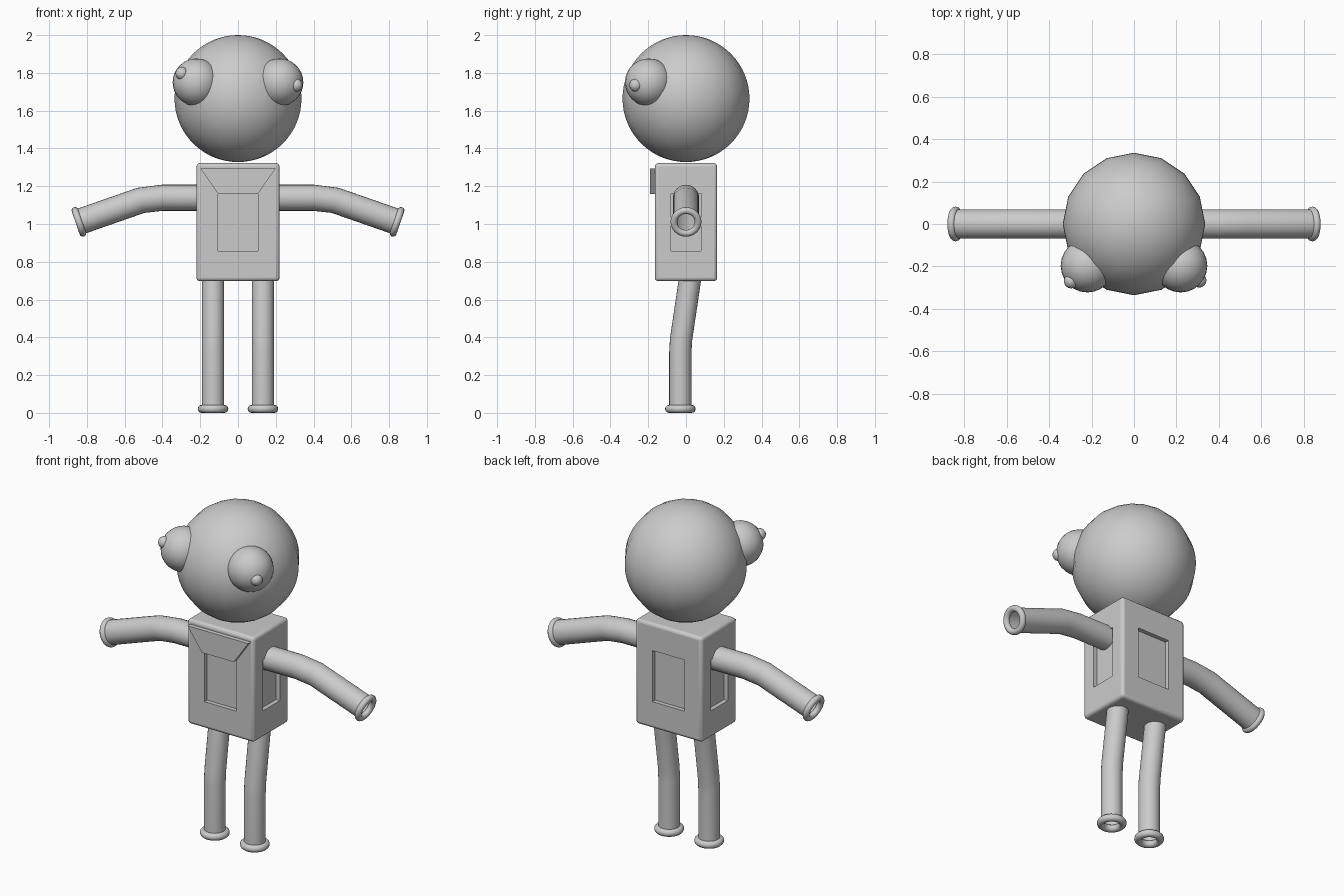
import bpy, bmesh, math
from mathutils import Vector

if "Cube" in bpy.data.objects:
    bpy.data.objects.remove(bpy.data.objects["Cube"])

grey = bpy.data.materials.new("plain grey")
grey.diffuse_color = (0.6, 0.6, 0.6, 1)
grey.use_nodes = True
grey.node_tree.nodes["Principled BSDF"].inputs["Base Color"].default_value = grey.diffuse_color


def finish(ob, name, smooth=True):
    ob.name = name
    ob.data.materials.clear()
    ob.data.materials.append(grey)
    if smooth:
        bpy.ops.object.select_all(action='DESELECT')
        ob.select_set(True)
        bpy.context.view_layer.objects.active = ob
        bpy.ops.object.shade_smooth_by_angle(angle=math.radians(40))
    return ob


def from_bmesh(bm, name, smooth=True):
    bmesh.ops.recalc_face_normals(bm, faces=bm.faces)
    me = bpy.data.meshes.new(name)
    bm.to_mesh(me)
    bm.free()
    ob = bpy.data.objects.new(name, me)
    bpy.context.collection.objects.link(ob)
    return finish(ob, name, smooth)


def ball(name, loc, r, seg=24, rings=16):
    bpy.ops.mesh.primitive_uv_sphere_add(segments=seg, ring_count=rings, radius=r, location=loc)
    return finish(bpy.context.object, name)


def box(name, loc, size):
    bpy.ops.mesh.primitive_cube_add(size=1, location=loc)
    ob = bpy.context.object
    ob.scale = size
    bpy.ops.object.transform_apply(location=False, rotation=False, scale=True)
    return finish(ob, name, False)


def tube(name, pts, side, r, seg=24):
    """Open-ended round tube along a path; side is normal to the path's plane."""
    pts = [Vector(p) for p in pts]
    side = Vector(side)
    bm = bmesh.new()
    rings = []
    for i, p in enumerate(pts):
        t = (pts[min(i + 1, len(pts) - 1)] - pts[max(i - 1, 0)]).normalized()
        up = t.cross(side)
        rings.append([bm.verts.new(p + r * (math.cos(a) * side + math.sin(a) * up))
                      for a in (2 * math.pi * k / seg for k in range(seg))])
    for a, b in zip(rings, rings[1:]):
        for k in range(seg):
            bm.faces.new((a[k], a[k - 1], b[k - 1], b[k]))
    return from_bmesh(bm, name)


def cuff(name, loc, axis, major, minor):
    bpy.ops.mesh.primitive_torus_add(major_segments=24, minor_segments=12,
                                     major_radius=major, minor_radius=minor, location=loc)
    ob = bpy.context.object
    ob.rotation_euler = Vector(axis).to_track_quat('Z', 'Y').to_euler()
    return finish(ob, name)


# Body: rounded box with a sunken panel on each of the four sides
body = box("body", (0, 0, 1.01), (0.44, 0.33, 0.625))
bevel = body.modifiers.new("rounded edges", 'BEVEL')
bevel.width = 0.018
bevel.segments = 3
D = 0.025
for label, loc, size in (
        ("front", (0, -0.165, 1.01), (0.21, 2 * D, 0.305)),
        ("back", (0, 0.165, 1.01), (0.21, 2 * D, 0.305)),
        ("left", (-0.22, 0, 1.01), (2 * D, 0.16, 0.305)),
        ("right", (0.22, 0, 1.01), (2 * D, 0.16, 0.305))):
    cutter = box(label + "_panel_cutter", loc, size)
    cutter.hide_render = True
    cutter.hide_set(True)
    cut = body.modifiers.new(label + " panel", 'BOOLEAN')
    cut.operation = 'DIFFERENCE'
    cut.solver = 'EXACT'
    cut.object = cutter
finish(body, "body")

# Collar flap: tapered plate on the chest
bm = bmesh.new()
outline = [(-0.2, 1.295), (0.2, 1.295), (0.105, 1.16), (-0.105, 1.16)]
face = bm.faces.new([bm.verts.new((x, -0.19, z)) for x, z in outline])
ext = bmesh.ops.extrude_face_region(bm, geom=[face])
bmesh.ops.translate(bm, vec=(0, 0.03, 0),
                    verts=[v for v in ext["geom"] if isinstance(v, bmesh.types.BMVert)])
bm.faces.ensure_lookup_table()
if not face.is_valid or len(bm.faces) < 6:
    bm.faces.new([v for v in bm.verts if v.co.y < -0.18])
from_bmesh(bm, "collar_flap", False)

# Head, eyes and pupils
ball("head", (0, 0, 1.664), 0.336, 16, 32)
for label, s, pupil in (("left", -1, (-0.297, -0.27, 1.797)),
                        ("right", 1, (0.308, -0.266, 1.735))):
    ball(label + "_eye", (s * 0.22, -0.197, 1.75), 0.126)
    ball(label + "_pupil", pupil, 0.034, 16, 12)

# Arms and legs, each ending in a rounded cuff
for label, s in (("left", -1), ("right", 1)):
    tube(label + "_arm", [(s * 0.19, 0, 1.139), (s * 0.40, 0, 1.139),
                          (s * 0.515, 0, 1.125), (s * 0.842, 0, 1.011)], (0, 1, 0), 0.069)
    cuff(label + "_wrist_cuff", (s * 0.842, 0, 1.011), (s * 0.945, 0, -0.326), 0.064, 0.018)
    x = s * 0.132
    tube(label + "_leg", [(x, -0.03, 0.02), (x, -0.03, 0.32),
                          (x, -0.026, 0.39), (x, 0.023, 0.72)], (1, 0, 0), 0.059)
    cuff(label + "_ankle_cuff", (x, -0.03, 0.021), (0, 0, 1), 0.06, 0.021)
